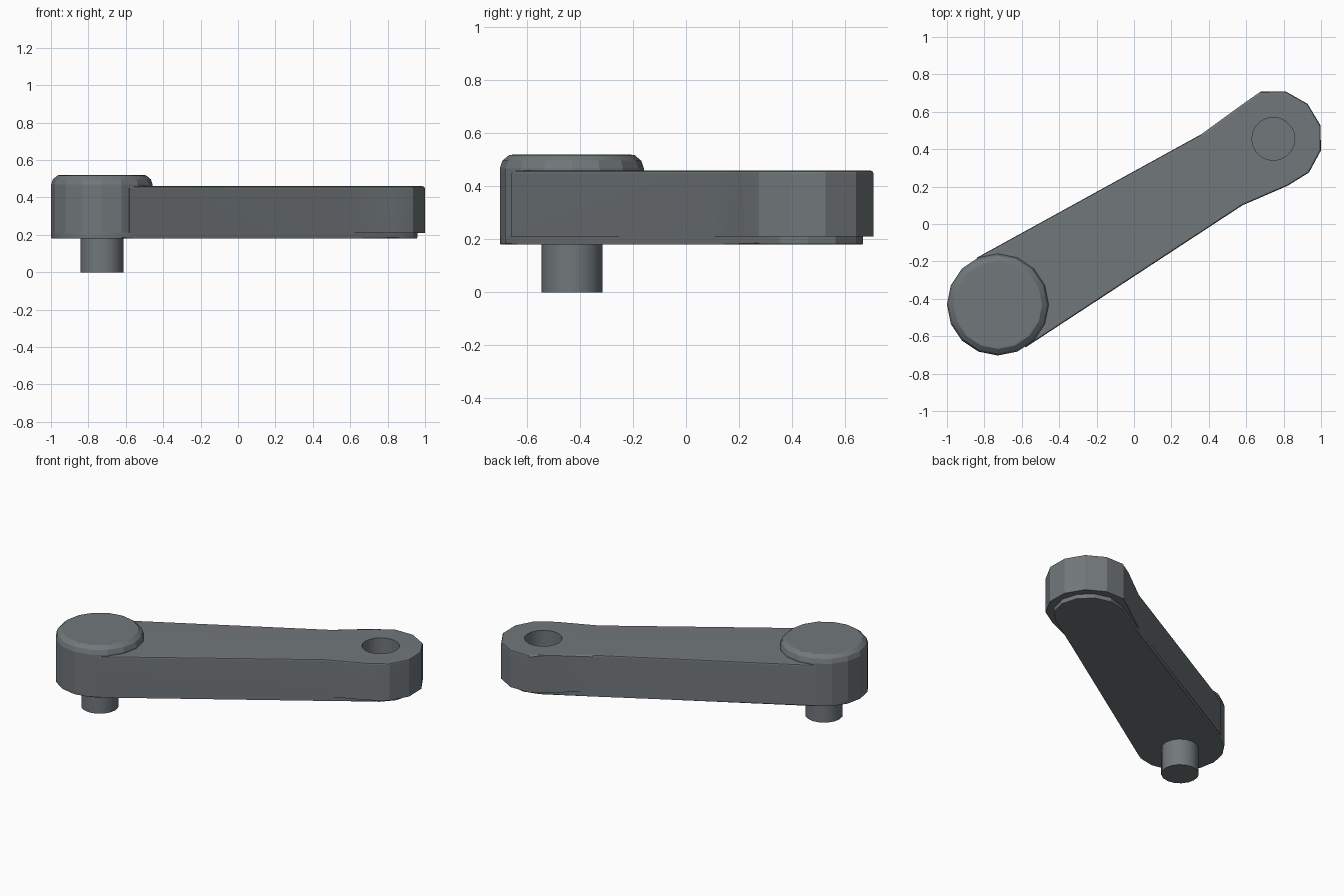
import bpy, bmesh
from math import sin, cos, radians, tau

if "Cube" in bpy.data.objects:
    bpy.data.objects.remove(bpy.data.objects["Cube"])

KNOB = (-0.728, -0.431)
HEAD = (0.745, 0.455)


def arc(center, r, start, end, steps):
    return [(center[0] + r * cos(radians(start + (end - start) * i / steps)),
             center[1] + r * sin(radians(start + (end - start) * i / steps)))
            for i in range(steps + 1)]


def finish(name, bm):
    bmesh.ops.recalc_face_normals(bm, faces=bm.faces[:])
    me = bpy.data.meshes.new(name)
    bm.to_mesh(me)
    bm.free()
    ob = bpy.data.objects.new(name, me)
    bpy.context.collection.objects.link(ob)
    return ob


def prism(name, outline, z0, z1, bevel, bevel_z):
    """Extrude an outline from z0 to z1 and bevel its rim at bevel_z."""
    bm = bmesh.new()
    face = bm.faces.new([bm.verts.new((x, y, z0)) for x, y in outline])
    new = bmesh.ops.extrude_face_region(bm, geom=[face])["geom"]
    for v in new:
        if isinstance(v, bmesh.types.BMVert):
            v.co.z = z1
    rim = [e for e in bm.edges if all(abs(v.co.z - bevel_z) < 1e-5 for v in e.verts)]
    bmesh.ops.bevel(bm, geom=rim, offset=bevel, segments=2, profile=0.5, affect='EDGES')
    return finish(name, bm)


def lathe(name, center, profile, sides):
    """Closed solid from stacked rings of (radius, z)."""
    bm = bmesh.new()
    rings = [[bm.verts.new((center[0] + r * cos(tau * i / sides),
                            center[1] + r * sin(tau * i / sides), z))
              for i in range(sides)] for r, z in profile]
    for a, b in zip(rings, rings[1:]):
        for i in range(sides):
            j = (i + 1) % sides
            bm.faces.new((a[i], a[j], b[j], b[i]))
    bm.faces.new(rings[0])
    bm.faces.new(rings[-1])
    return finish(name, bm)


# Arm with the flared, faceted head at its far end
left = [(-0.84, -0.18), (-0.58, -0.66)]
head_arc = arc(HEAD, 0.262, -73, 105, 6)
arm = prism("arm", left + [(0.58, 0.10)] + head_arc + [(0.58, 0.64), (0.36, 0.48)],
            0.21, 0.46, 0.013, 0.46)

# Narrower sole under the arm, rounded below the knob, leaving a step below the head
knob_arc = arc(KNOB, 0.272, 112.5, 315, 9)
sole_arc = arc(HEAD, 0.214, -57, 119, 6)
sole = prism("sole", knob_arc + [(0.58, 0.10)] + sole_arc + [(0.36, 0.48)],
             0.18, 0.212, 0.006, 0.18)

# Rounded knob and the pin below it
knob = lathe("knob", KNOB, [(0.272, 0.2), (0.272, 0.468), (0.262, 0.497),
                            (0.237, 0.518), (0.22, 0.52)], 16)
pin = lathe("pin", KNOB, [(0.115, 0.0), (0.115, 0.2)], 16)

# Blind socket in the head
cutter = lathe("socket_cutter", HEAD, [(0.115, 0.26), (0.115, 0.6)], 20)
mod = arm.modifiers.new("socket", 'BOOLEAN')
mod.operation = 'DIFFERENCE'
mod.solver = 'EXACT'
mod.object = cutter
bpy.context.view_layer.objects.active = arm
arm.select_set(True)
bpy.ops.object.modifier_apply(modifier=mod.name)
bpy.data.objects.remove(cutter)

# Dark blue-grey metal, flat facets on the knob and soft small bevels elsewhere
metal = bpy.data.materials.new("dark_metal")
metal.diffuse_color = (0.165, 0.185, 0.197, 1)
metal.use_nodes = True
metal.node_tree.nodes["Principled BSDF"].inputs["Base Color"].default_value = metal.diffuse_color
for ob in (arm, sole, knob, pin):
    ob.data.materials.clear()
    ob.data.materials.append(metal)
    bpy.ops.object.select_all(action='DESELECT')
    ob.select_set(True)
    bpy.context.view_layer.objects.active = ob
    bpy.ops.object.shade_smooth_by_angle(angle=radians(15 if ob is knob else 24))
    weighted = ob.modifiers.new("weighted_normals", 'WEIGHTED_NORMAL')
    weighted.keep_sharp = True
